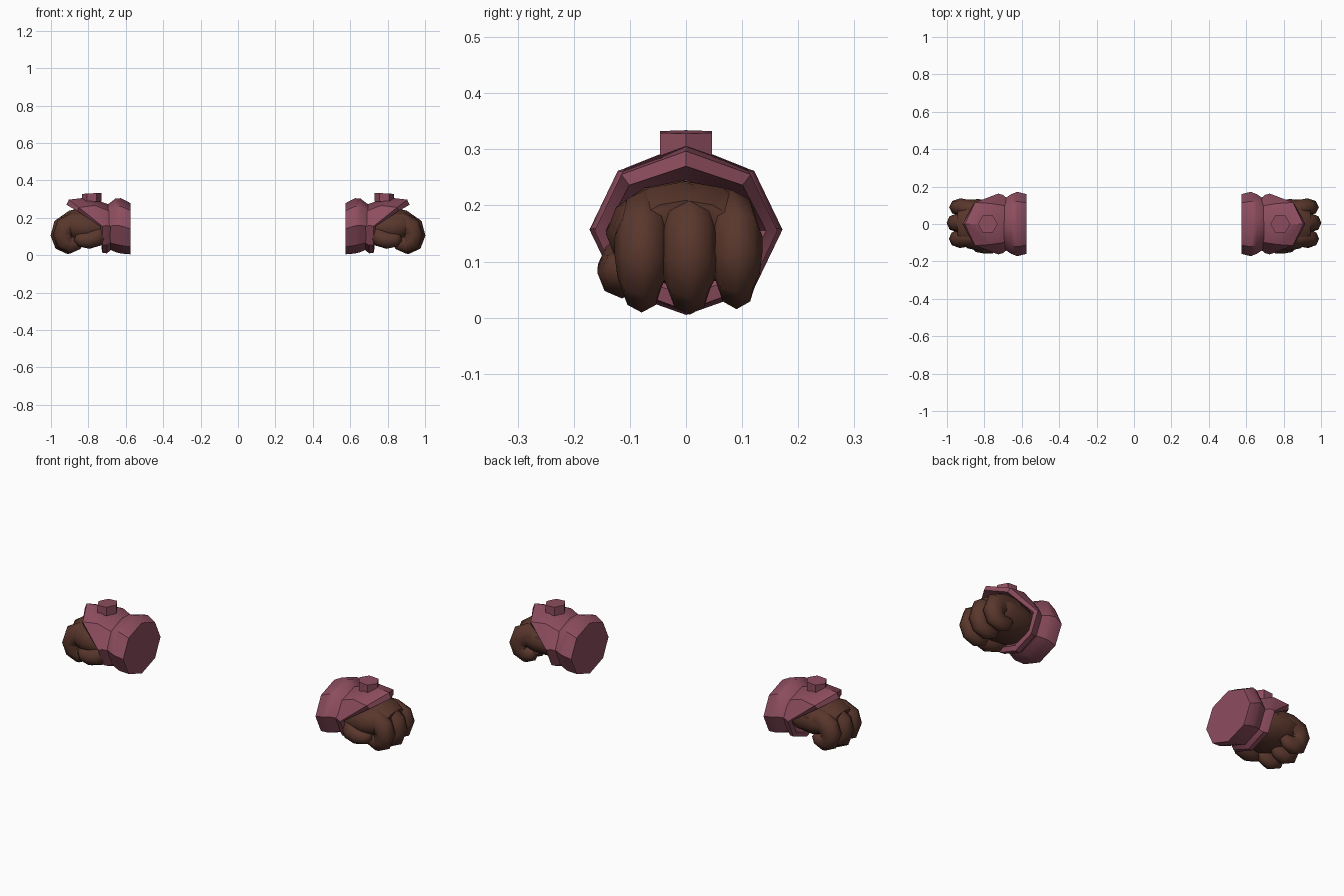
import bpy, bmesh, math
from mathutils import Vector

if "Cube" in bpy.data.objects:
    bpy.data.objects.remove(bpy.data.objects["Cube"])


def material(name, rgb):
    m = bpy.data.materials.new(name)
    m.diffuse_color = (*rgb, 1)
    m.use_nodes = True
    m.node_tree.nodes["Principled BSDF"].inputs["Base Color"].default_value = m.diffuse_color
    return m


PLUM = material("plum leather", (0.27, 0.075, 0.115))
BROWN = material("dark brown skin", (0.10, 0.038, 0.025))


def loft(name, rings, mat, angle):
    """Skin closed rings of points, cap both ends, mirror across x."""
    bm = bmesh.new()
    loops = [[bm.verts.new(p) for p in ring] for ring in rings]
    n = len(loops[0])
    for a, b in zip(loops, loops[1:]):
        for i in range(n):
            j = (i + 1) % n
            bm.faces.new((a[i], a[j], b[j], b[i]))
    bm.faces.new(loops[0])
    bm.faces.new(loops[-1][::-1])
    bmesh.ops.recalc_face_normals(bm, faces=bm.faces)
    me = bpy.data.meshes.new(name)
    bm.to_mesh(me)
    bm.free()
    me.materials.append(mat)
    ob = bpy.data.objects.new(name, me)
    bpy.context.collection.objects.link(ob)
    bpy.context.view_layer.objects.active = ob
    ob.select_set(True)
    bpy.ops.object.shade_smooth_by_angle(angle=math.radians(angle))
    ob.select_set(False)
    ob.modifiers.new("other_side", 'MIRROR').use_axis[0] = True
    return ob


def oct_ring(xs, ry, rz, zc=0.155):
    """Octagon around the arm; xs gives x at top, upper, side, lower, bottom."""
    if not isinstance(xs, tuple):
        xs = (xs,) * 5
    pts = []
    for i in range(8):
        a = i * math.pi / 4
        pts.append((xs[min(i, 8 - i)], ry * math.sin(a), zc + rz * math.cos(a)))
    return pts


def limb(name, path, n=8):
    """Tube through (x, y, z, half width, half thickness) points bending in xz."""
    rings = []
    for i, (x, y, z, w, t) in enumerate(path):
        a, b = path[max(i - 1, 0)], path[min(i + 1, len(path) - 1)]
        tan = Vector((b[0] - a[0], 0, b[2] - a[2])).normalized()
        nor = Vector((-tan.z, 0, tan.x))
        ring = []
        for k in range(n):
            ang = 2 * math.pi * k / n
            ring.append(Vector((x, y, z)) + nor * t * math.cos(ang)
                        + Vector((0, w * math.sin(ang), 0)))
        rings.append(ring)
    return loft(name, rings, BROWN, 60)


# Flared wrist cuff
loft("cuff", [oct_ring(0.576, 0.160, 0.137, 0.142),
              oct_ring(0.625, 0.172, 0.148, 0.157),
              oct_ring(0.655, 0.160, 0.143, 0.160),
              oct_ring(0.705, 0.128, 0.113, 0.152)], PLUM, 40)

# Hand guard with slanted front opening and thick rim
loft("hand_guard", [oct_ring(0.675, 0.135, 0.116, 0.150),
                    oct_ring((0.80, 0.765, 0.70, 0.70, 0.70), 0.155, 0.150, 0.160),
                    oct_ring((0.905, 0.85, 0.725, 0.725, 0.725), 0.163, 0.142),
                    oct_ring((0.917, 0.86, 0.735, 0.73, 0.73), 0.143, 0.115),
                    oct_ring(0.70, 0.11, 0.09)], PLUM, 35)

# Hexagonal stud on the back of the hand
loft("stud", [[(0.782 + r * math.cos(i * math.pi / 3), r * math.sin(i * math.pi / 3),
                z + 0.06 * (0.0 - r * math.cos(i * math.pi / 3)))
               for i in range(6)] for r, z in ((0.053, 0.285), (0.053, 0.331))], PLUM, 30)

# Palm
limb("palm", [(0.68, 0, 0.145, 0.09, 0.07), (0.74, -0.005, 0.145, 0.125, 0.085),
              (0.83, -0.005, 0.150, 0.138, 0.095), (0.89, 0, 0.158, 0.130, 0.085),
              (0.935, 0, 0.150, 0.095, 0.06)], 12)

# Three curled fingers
for name, y, dx, dz, w in (("front_finger", -0.079, -0.012, 0.004, 0.048),
                           ("middle_finger", 0.006, 0.0, 0.0, 0.050),
                           ("back_finger", 0.090, -0.014, 0.010, 0.046)):
    limb(name, [(0.80 + dx, y * 0.8, 0.180, w, 0.05),
                (0.885 + dx, y * 0.9, 0.183 - abs(y) * 0.15, w, 0.060),
                (0.935 + dx, y, 0.145, w, 0.060),
                (0.948 + dx, y, 0.105 + dz, w, 0.054),
                (0.935 + dx, y, 0.068 + dz, w * 0.9, 0.052),
                (0.905 + dx, y, 0.052 + dz, w * 0.75, 0.047),
                (0.870 + dx, y, 0.062 + dz, w * 0.65, 0.036),
                (0.850 + dx, y, 0.080 + dz, w * 0.4, 0.02)])

# Thumb tucked against the front of the palm
limb("thumb", [(0.715, -0.095, 0.125, 0.035, 0.04), (0.755, -0.112, 0.095, 0.045, 0.048),
               (0.800, -0.114, 0.080, 0.044, 0.046), (0.845, -0.112, 0.085, 0.038, 0.038),
               (0.872, -0.108, 0.095, 0.018, 0.018)])
